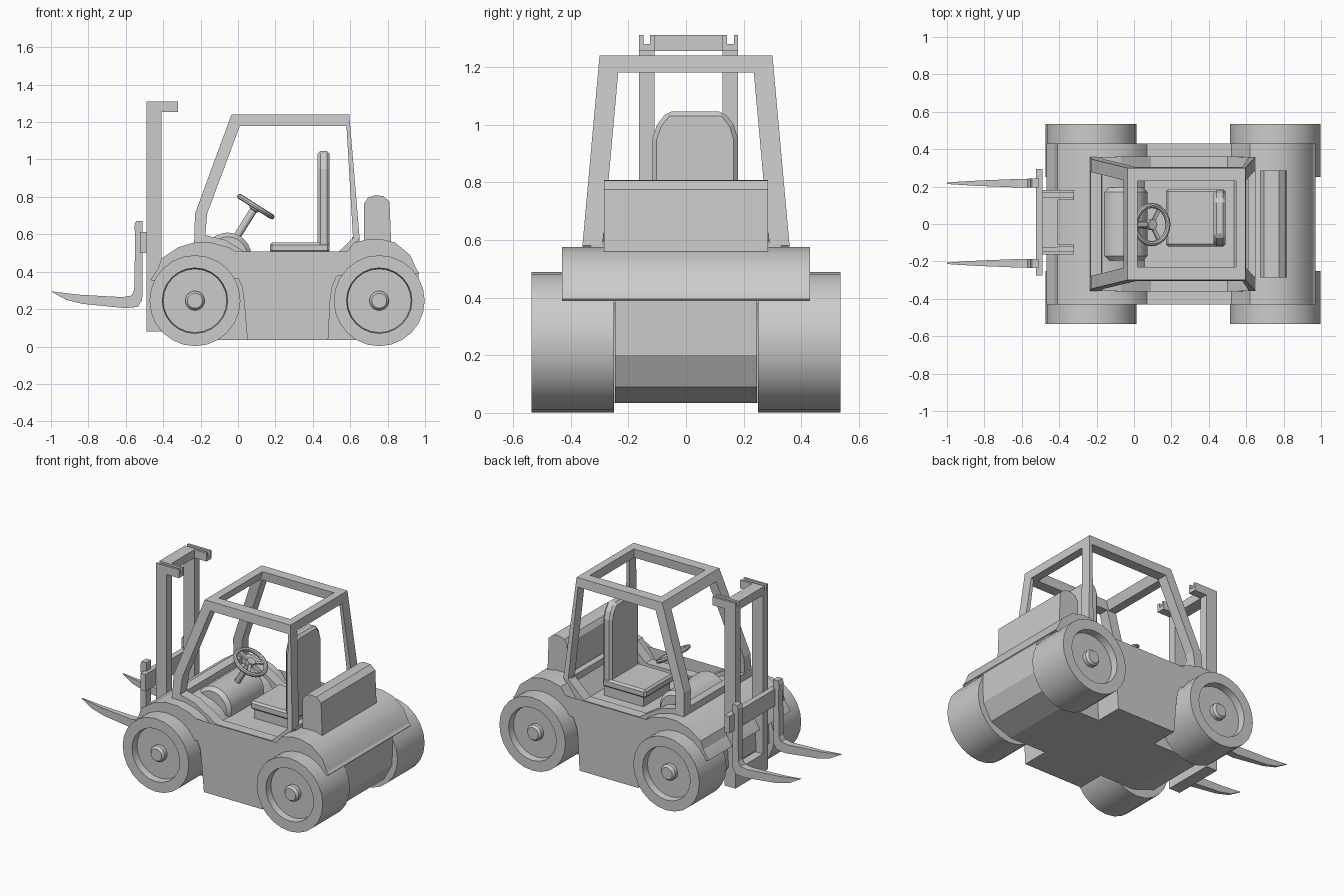
import bpy, bmesh, math
from mathutils import Vector, Matrix

if "Cube" in bpy.data.objects:
    bpy.data.objects.remove(bpy.data.objects["Cube"])


def finish(name, bm, smooth=False, bevel=0):
    bmesh.ops.recalc_face_normals(bm, faces=bm.faces[:])
    me = bpy.data.meshes.new(name)
    bm.to_mesh(me)
    bm.free()
    ob = bpy.data.objects.new(name, me)
    bpy.context.collection.objects.link(ob)
    if bevel:
        m = ob.modifiers.new("bevel", 'BEVEL')
        m.width, m.segments = bevel, 1
    if smooth:
        bpy.ops.object.select_all(action='DESELECT')
        ob.select_set(True)
        bpy.context.view_layer.objects.active = ob
        bpy.ops.object.shade_smooth_by_angle(angle=math.radians(30))
    return ob


def prism(name, pts, a, b, axis='y', **kw):
    # extrude an (x, z) profile along y, or a (y, z) profile along x
    bm = bmesh.new()
    pos = (lambda u, v, d: (u, d, v)) if axis == 'y' else (lambda u, v, d: (d, u, v))
    lo = [bm.verts.new(pos(u, v, a)) for u, v in pts]
    hi = [bm.verts.new(pos(u, v, b)) for u, v in pts]
    bm.faces.new(lo)
    bm.faces.new(hi)
    for i in range(len(pts)):
        j = (i + 1) % len(pts)
        bm.faces.new((lo[i], lo[j], hi[j], hi[i]))
    return finish(name, bm, **kw)


def box(name, x0, x1, y0, y1, z0, z1, **kw):
    return prism(name, [(x0, z0), (x1, z0), (x1, z1), (x0, z1)], y0, y1, **kw)


def lathe(name, prof, centre, mat=Matrix(), steps=24):
    # revolve an (r, height) profile about local z
    bm = bmesh.new()
    vs = [bm.verts.new((r, 0, h)) for r, h in prof]
    es = [bm.edges.new(p) for p in zip(vs, vs[1:])]
    bmesh.ops.spin(bm, geom=vs + es, axis=(0, 0, 1), cent=(0, 0, 0),
                   angle=2 * math.pi, steps=steps, use_duplicate=False)
    bmesh.ops.remove_doubles(bm, verts=bm.verts[:], dist=1e-4)
    bm.transform(Matrix.Translation(centre) @ mat)
    return finish(name, bm, smooth=True)


def arc(cx, cz, r, a0, a1, n):
    return [(cx + r * math.cos(math.radians(a0 + (a1 - a0) * i / n)),
             cz + r * math.sin(math.radians(a0 + (a1 - a0) * i / n))) for i in range(n + 1)]


FX, RX, WZ = -0.23, 0.755, 0.245

# wheels with recessed rim and hub
tyre = [(0, .25), (.243, .25), (.243, .535), (.175, .535), (.17, .49),
        (.052, .49), (.052, .515), (.04, .53), (0, .53)]
for end, x in (("front", FX), ("rear", RX)):
    for side, s in (("left", -1), ("right", 1)):
        lathe(f"{end}_{side}_wheel", tyre, (x, 0, WZ), Matrix.Rotation(-s * math.pi / 2, 4, 'X'))

# outer body: fenders, wheel arches and side panels
body = [(-.45, .35), (-.41, .47), (-.32, .53), (-.23, .557), (-.14, .555), (-.05, .53), (.02, .49),
        (.07, .42), (.52, .42), (.62, .555), (.70, .575), (.76, .575), (.84, .555), (.92, .49), (.965, .39)]
body += arc(RX, WZ, .262, 35, 180, 10) + [(.482, .035), (.05, .035)] + arc(FX, WZ, .262, 0, 155, 10)
prism("body_shell", body, -.43, .43, smooth=True)

# inner hull between the wheels
hull = [(-.43, .38), (-.44, .21), (-.36, .09), (-.2, .035), (.75, .035), (.9, .09), (.96, .2),
        (.965, .39), (.92, .48), (.84, .54), (.7, .56), (.5, .41), (.06, .41), (-.05, .5), (-.23, .54), (-.38, .48)]
prism("hull", hull, -.247, .247)
box("cab_floor", .02, .55, -.32, .32, .38, .44)

# counterweight
prism("counterweight", [(.675, .53), (.675, .765), (.695, .795), (.73, .808), (.775, .805),
                        (.81, .775), (.82, .53)], -.285, .285, smooth=True)

# cab side frames, leaning inward with height
outer = [(-.235, .53), (-.23, .71), (-.035, 1.24), (.595, 1.24), (.65, .58), (.52, .41),
         (.07, .41), (0, .48), (-.08, .52)]
inner = [(-.175, .595), (-.165, .71), (.01, 1.18), (.58, 1.18), (.615, .58), (.5, .47),
         (.09, .47), (.03, .51), (-.07, .57)]
for side, s in (("left", -1), ("right", 1)):
    bm = bmesh.new()
    rows = []
    for loop in (outer, inner):
        for inset in (0, .07):
            rows.append([bm.verts.new((x, s * (.36 - max(0, z - .57) * .09 - inset), z)) for x, z in loop])
    oo, oi, io, ii = rows
    for i in range(len(outer)):
        j = (i + 1) % len(outer)
        for p, q in ((oo, io), (io, ii), (ii, oi), (oi, oo)):
            bm.faces.new((p[i], p[j], q[j], q[i]))
    finish(f"cab_{side}_frame", bm)

# cab cross beams
prism("roof_front_beam", [(-.057, 1.18), (-.035, 1.24), (.02, 1.24), (0, 1.18)], -.27, .27)
prism("roof_rear_beam", [(.545, 1.18), (.545, 1.24), (.595, 1.24), (.6, 1.18)], -.27, .27)
prism("cowl_beam", [(-.235, .53), (-.233, .6), (-.175, .595), (-.17, .53)], -.33, .33)
box("cab_rear_sill", .61, .65, -.33, .33, .53, .585)

# seat, slightly off centre
box("seat_base", .19, .48, -.105, .175, .42, .505)
box("seat_cushion", .17, .49, -.12, .185, .5, .555, bevel=.012)
prism("seat_back", [(-.117, .5), (.18, .5), (.18, .95), (.165, 1.0), (.13, 1.045), (-.065, 1.045),
                    (-.1, 1.0), (-.117, .95)], .425, .49, axis='x', bevel=.015)

# dashboard drum
lathe("dashboard", [(0, -.195), (.105, -.195), (.127, -.17), (.127, .17), (.105, .195), (0, .195)],
      (-.055, 0, .482), Matrix.Rotation(math.pi / 2, 4, 'X'))

# steering wheel, spokes and column
tilt = Matrix.Rotation(math.atan2(.12, .19), 4, 'Y')
at = Vector((.095, -.003, .748))
ring = [(.102 + u, v) for u, v in arc(0, 0, .014, 0, 360, 8)]
lathe("steering_rim", ring, at, tilt)
lathe("steering_column", [(0, -.24), (.02, -.24), (.02, -.025), (.028, -.02), (.028, .012), (0, .012)],
      at, tilt, 12)
for k in range(3):
    bm = bmesh.new()
    bmesh.ops.create_cube(bm, size=1)
    bm.transform(Matrix.Translation(at) @ tilt @ Matrix.Rotation(math.radians(60 + 120 * k), 4, 'Z')
                 @ Matrix.Translation((.055, 0, -.003)) @ Matrix.Diagonal((.095, .02, .012, 1)))
    finish(f"steering_spoke_{k + 1}", bm)

# mast rails with channel-shaped heads
for side, c in (("left", -.136), ("right", .154)):
    box(f"mast_{side}_rail", -.49, -.41, c - .027, c + .027, .08, 1.258)
    prism(f"mast_{side}_head", [(c - .027, 1.255), (c + .027, 1.255), (c + .027, 1.31), (c + .012, 1.31),
                                (c + .012, 1.28), (c - .012, 1.28), (c - .012, 1.31), (c - .027, 1.31)],
          -.49, -.32, axis='x')
box("mast_top_bar", -.49, -.41, -.125, .143, 1.255, 1.31)
box("mast_bottom_bar", -.49, -.41, -.125, .143, .08, .2)
box("fork_carriage", -.525, -.488, -.275, .295, .5, .612)

# forks, tapering to the tip
fork = [(-.51, .67), (-.545, .67), (-.553, .65), (-.55, .56), (-.555, .3), (-.57, .272), (-.62, .264),
        (-.85, .277), (-1, .295), (-.92, .25), (-.83, .228), (-.6, .205), (-.535, .212), (-.512, .25)]
for side, c in (("left", -.21), ("right", .218)):
    ob = prism(f"{side}_fork", fork, -1, 1)
    for v in ob.data.vertices:
        t = min(1, max(0, (-v.co.x - .56) / .44))
        v.co.y = c + v.co.y * (.024 - .02 * t ** 1.5)
